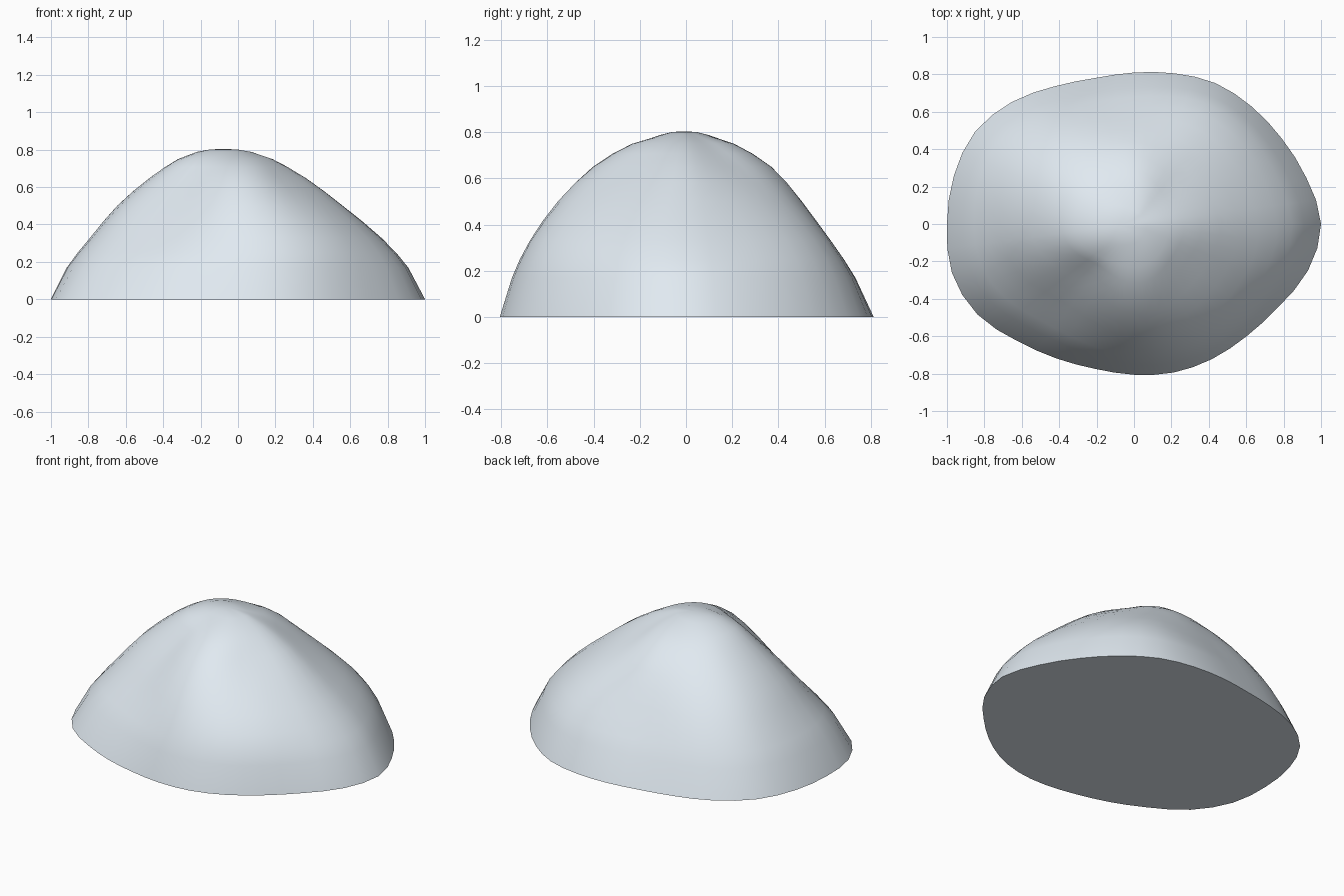
import bpy, bmesh, math

if "Cube" in bpy.data.objects:
    bpy.data.objects.remove(bpy.data.objects["Cube"])

# Base outline: radius every 15 degrees, counter-clockwise from +x
OUTLINE = [1.0, .954, .913, .889, .87, .834, .81, .808, .85, .923, .983, .997,
           1.0, 1.008, .967, .884, .83, .802, .806, .822, .834, .85, .89, .963]

# Height, then share of the base radius left there, every 45 degrees from +x
LEVELS = [
    (0.00, [1, 1, 1, 1, 1, 1, 1, 1]),
    (0.17, [.91, .925, .90, .915, .915, .89, .93, .945]),
    (0.33, [.765, .80, .77, .81, .79, .73, .83, .845]),
    (0.50, [.56, .58, .62, .66, .645, .56, .685, .645]),
    (0.65, [.36, .345, .455, .475, .47, .395, .50, .41]),
    (0.75, [.18, .17, .25, .29, .32, .28, .29, .24]),
    (0.788, [.07, .065, .09, .15, .22, .17, .13, .09]),
]
APEX = (-.08, -.01, .804)
SIDES = 48


def spline(p0, p1, p2, p3, t):
    return .5 * (2 * p1 + (p2 - p0) * t + (2 * p0 - 5 * p1 + 4 * p2 - p3) * t * t
                 + (3 * p1 - p0 - 3 * p2 + p3) * t ** 3)


def around(values, turn):
    """Smooth closed curve through evenly spaced values; turn is 0..1."""
    n = len(values)
    i, t = divmod(turn * n, 1)
    return spline(*(values[(int(i) + k) % n] for k in (-1, 0, 1, 2)), t)


def ring(z, shares):
    pts = []
    for s in range(SIDES):
        a = math.tau * s / SIDES
        r = around(OUTLINE, s / SIDES) * around(shares, s / SIDES)
        pts.append((r * math.cos(a), r * math.sin(a), z))
    return pts


# Stack of rings, with a smooth in-between ring above the first step
key_rings = [ring(z, shares) for z, shares in LEVELS]
rings = [key_rings[0]]
for i in range(1, len(key_rings)):
    rings.append(key_rings[i])
    if i < len(key_rings) - 2:
        four = key_rings[i - 1:i + 3]
        rings.append([tuple(spline(*(p[c] for p in col), .5) for c in range(3))
                      for col in zip(*four)])
# Small last ring that rounds the summit
rings.append([((x + APEX[0]) / 2, (y + APEX[1]) / 2, .801) for x, y, z in rings[-1]])

# Mound: side skin, rounded top, flat underside
bm = bmesh.new()
loops = [[bm.verts.new(p) for p in r] for r in rings]
top = bm.verts.new(APEX)
for s in range(SIDES):
    n = (s + 1) % SIDES
    for lo, hi in zip(loops, loops[1:]):
        bm.faces.new((lo[s], lo[n], hi[n], hi[s]))
    bm.faces.new((loops[-1][s], loops[-1][n], top))
bm.faces.new(loops[0][::-1])
bmesh.ops.recalc_face_normals(bm, faces=bm.faces)

mesh = bpy.data.meshes.new("rock_mound")
bm.to_mesh(mesh)
bm.free()
mound = bpy.data.objects.new("rock_mound", mesh)
bpy.context.collection.objects.link(mound)

# Pale blue-grey stone
stone = bpy.data.materials.new("stone")
stone.diffuse_color = (.75, .82, .88, 1)
stone.use_nodes = True
stone.node_tree.nodes["Principled BSDF"].inputs["Base Color"].default_value = stone.diffuse_color
mesh.materials.append(stone)

bpy.context.view_layer.objects.active = mound
mound.select_set(True)
bpy.ops.object.shade_smooth_by_angle(angle=math.radians(40))
